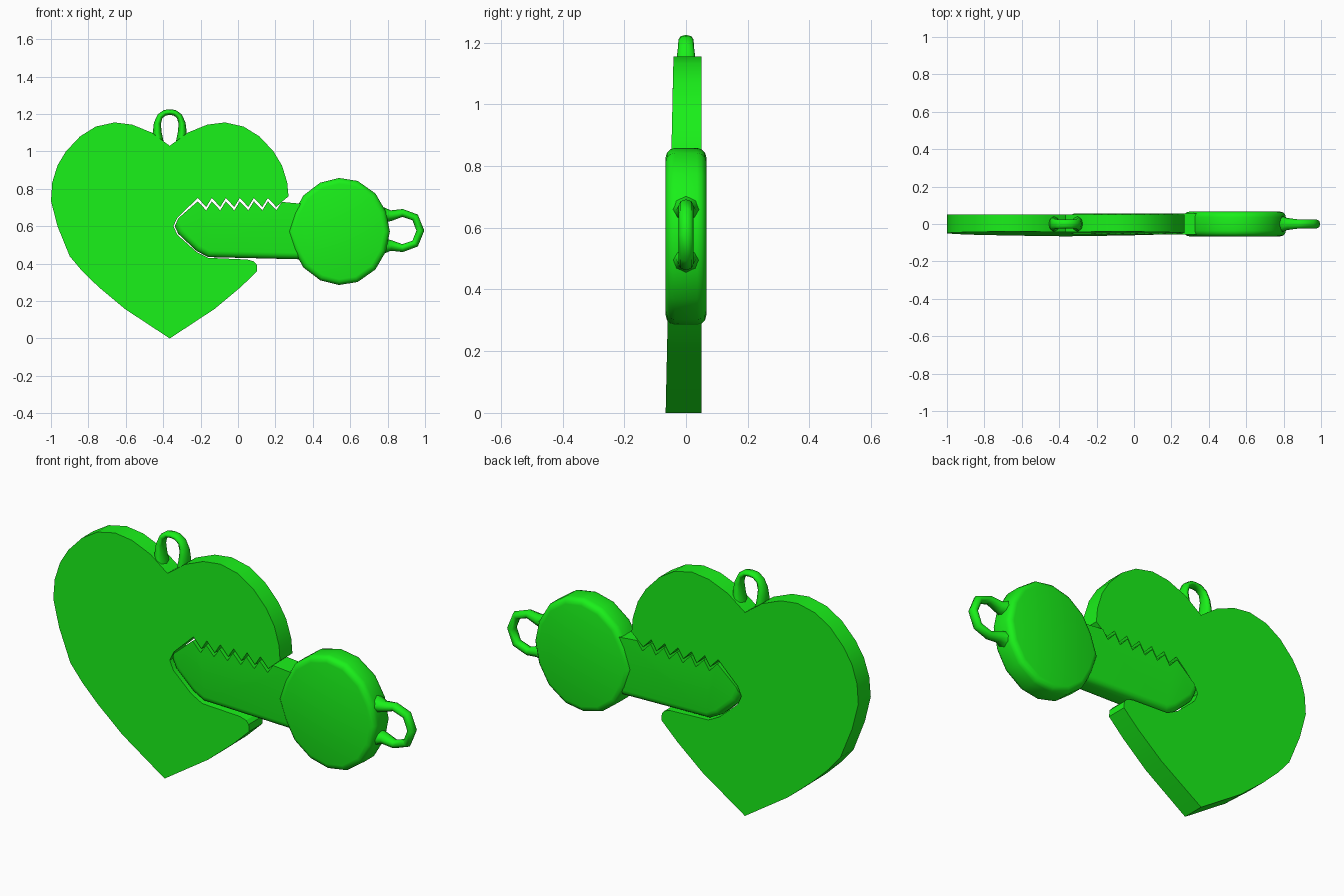
import bpy, bmesh, math

if "Cube" in bpy.data.objects:
    bpy.data.objects.remove(bpy.data.objects["Cube"])

green = bpy.data.materials.new("green")
green.diffuse_color = (0.01, 0.87, 0.01, 1)
green.use_nodes = True
green.node_tree.nodes["Principled BSDF"].inputs["Base Color"].default_value = green.diffuse_color


def finish(ob, angle):
    ob.data.materials.append(green)
    bpy.ops.object.select_all(action='DESELECT')
    bpy.context.view_layer.objects.active = ob
    ob.select_set(True)
    if ob.type == 'CURVE':
        bpy.ops.object.convert(target='MESH')
    bpy.ops.object.shade_smooth_by_angle(angle=math.radians(angle))
    return ob


def slab(name, pts, front, back, bevel=None, segments=3, angle=30):
    """Extrude an x-z outline; front(z) and back(z) give y, bevel(x, z) the rim rounding."""
    bm = bmesh.new()
    f = [bm.verts.new((x, front(z), z)) for x, z in pts]
    b = [bm.verts.new((x, back(z), z)) for x, z in pts]
    n = len(pts)
    bm.faces.new(f)
    bm.faces.new(b[::-1])
    for i in range(n):
        j = (i + 1) % n
        bm.faces.new((f[j], f[i], b[i], b[j]))
    bmesh.ops.recalc_face_normals(bm, faces=bm.faces)
    if bevel:
        rims = [e for e in bm.edges if e.verts[0].co.y * e.verts[1].co.y > 0
                and all(bevel(v.co.x, v.co.z) for v in e.verts)]
        bmesh.ops.bevel(bm, geom=rims, offset=bevel(0, 0), segments=segments,
                        profile=0.5, affect='EDGES', clamp_overlap=True)
    me = bpy.data.meshes.new(name)
    bm.to_mesh(me)
    bm.free()
    ob = bpy.data.objects.new(name, me)
    bpy.context.collection.objects.link(ob)
    return finish(ob, angle)


def tube(name, pts, y_scale):
    """Flared hoop from (x, z, radius) points, flattened or widened in y."""
    cu = bpy.data.curves.new(name, 'CURVE')
    cu.dimensions = '3D'
    cu.bevel_depth = 1
    cu.bevel_resolution = 2
    cu.use_fill_caps = True
    sp = cu.splines.new('POLY')
    sp.points.add(len(pts) - 1)
    for p, (x, z, r) in zip(sp.points, pts):
        p.co = (x, 0, z, 1)
        p.radius = r
    ob = bpy.data.objects.new(name, cu)
    bpy.context.collection.objects.link(ob)
    ob.scale.y = y_scale
    return finish(ob, 60)


# Shared zigzag of the key teeth, left to right
teeth = []
for i in range(6):
    x = -0.215 + i * 0.075
    teeth += [(x, 0.733), (x + 0.045, 0.685)]

# Heart with a key-shaped slot opening on its right side
CX = -0.365
lobe = [(0.095, 1.10), (0.20, 1.143), (0.295, 1.155), (0.395, 1.133), (0.48, 1.08),
        (0.555, 1.0), (0.60, 0.925), (0.628, 0.835)]
low = [(0.535, 0.44), (0.468, 0.36), (0.38, 0.275), (0.24, 0.158)]
left = [(CX, 0)] + [(CX - x, z) for x, z in low[::-1]]
left += [(-0.965, 0.60), (-1.0, 0.735)] + [(CX - x, z) for x, z in lobe[::-1]]
right = [(CX, 1.03)] + [(CX + x, z) for x, z in lobe] + [(0.27, 0.76), (0.24, 0.735)]
slot = [(x, z + 0.018) for x, z in teeth[::-1]]
slot += [(-0.325, 0.645), (-0.345, 0.60), (-0.325, 0.555), (-0.222, 0.463),
         (-0.16, 0.431), (0.05, 0.422), (0.085, 0.412), (0.10, 0.395)]
right_low = [(CX + x, z) for x, z in low[1:]]
slab("heart", left + right + slot + right_low,
     lambda z: -0.066 + 0.022 * z, lambda z: 0.05)

# Key blade: sharp teeth on top, rounded lower edge
blade = [(-0.338, 0.60), (-0.32, 0.642)] + teeth
blade += [(0.235, 0.73), (0.34, 0.72), (0.34, 0.423), (-0.16, 0.435),
          (-0.222, 0.468), (-0.32, 0.56)]
slab("key_blade", blade, lambda z: -0.056, lambda z: 0.056,
     lambda x, z: 0.035 if z < 0.61 else 0, 4, 50)

# Key head: faceted disc with a rounded rim
half = [(0.30, 0.675), (0.35, 0.765), (0.44, 0.833), (0.54, 0.858),
        (0.64, 0.842), (0.735, 0.775), (0.79, 0.68)]
head = [(0.265, 0.572)] + half + [(0.812, 0.572)]
head += [(x, 1.144 - z) for x, z in half[::-1]]
slab("key_head", head, lambda z: -0.066, lambda z: 0.066, lambda x, z: 0.03, 3, 50)

# Hanging loop in the notch of the heart
side = [(0.06, 1.05, 0.027), (0.067, 1.10, 0.024), (0.066, 1.15, 0.019),
        (0.052, 1.188, 0.016), (0.026, 1.207, 0.0155)]
loop = [(CX - x, z, r) for x, z, r in side] + [(CX, 1.21, 0.015)]
loop += [(CX + x, z, r) for x, z, r in side[::-1]]
tube("heart_loop", loop, 1.6)

# Coarse ring on the end of the key head
side = [(0.775, 0.083, 0.042), (0.82, 0.080, 0.028), (0.88, 0.094, 0.021),
        (0.947, 0.07, 0.021)]
ring = [(x, 0.577 + d, r) for x, d, r in side] + [(0.975, 0.577, 0.021)]
ring += [(x, 0.577 - d, r) for x, d, r in side[::-1]]
tube("key_ring", ring, 1.15)
